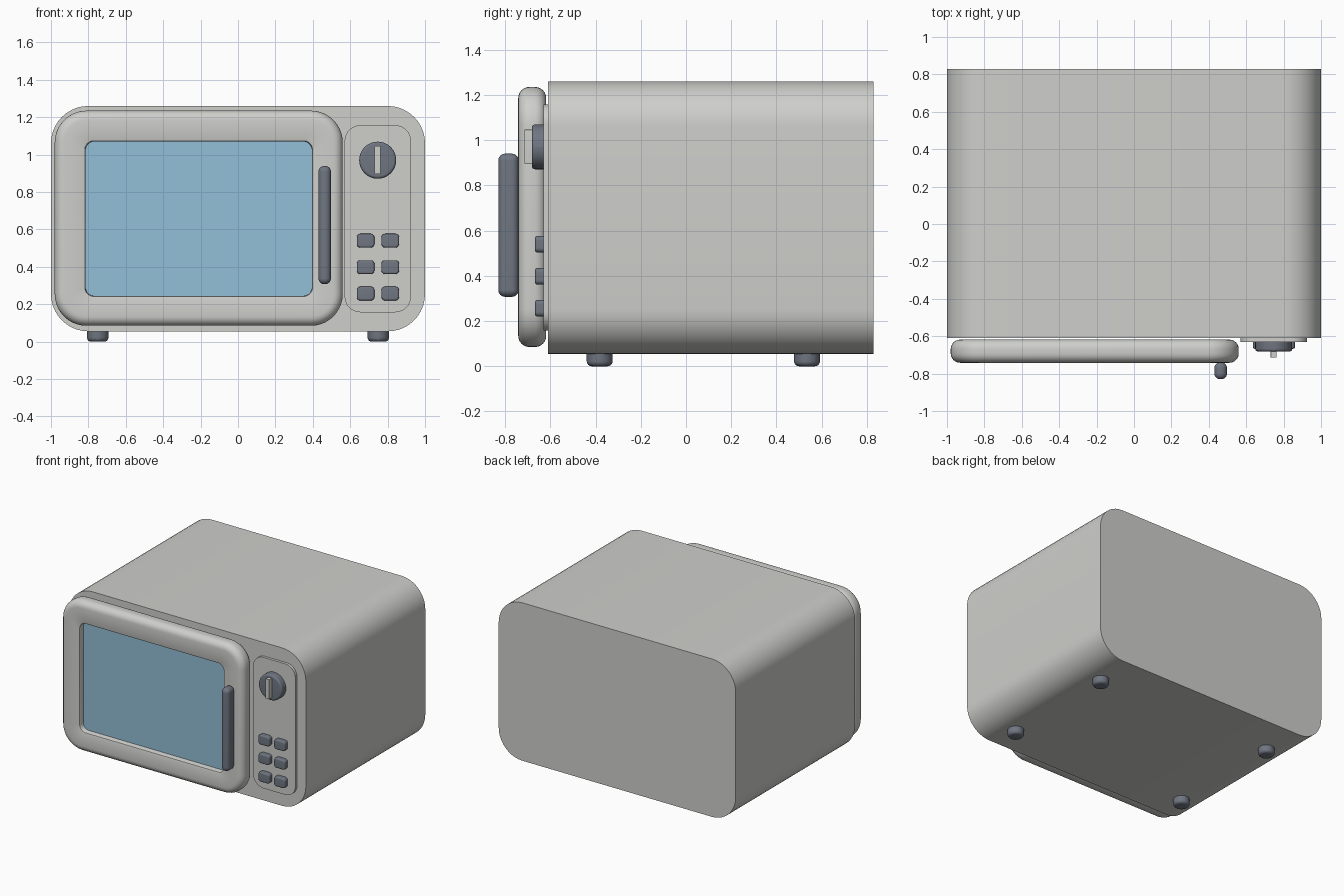
import bpy, bmesh, math

if "Cube" in bpy.data.objects:
    bpy.data.objects.remove(bpy.data.objects["Cube"])


def mat(name, c):
    m = bpy.data.materials.new(name)
    m.diffuse_color = (*c, 1)
    m.use_nodes = True
    m.node_tree.nodes["Principled BSDF"].inputs["Base Color"].default_value = m.diffuse_color
    return m


CASE = mat("warm_light_grey", (0.62, 0.62, 0.60))
DARK = mat("slate_grey", (0.16, 0.18, 0.22))
GLASS = mat("window_blue", (0.29, 0.52, 0.68))


def rounded_rect(x0, x1, z0, z1, r, n=10):
    """Points of a rounded rectangle in the xz plane."""
    pts = []
    corners = [(x1 - r, z1 - r), (x0 + r, z1 - r), (x0 + r, z0 + r), (x1 - r, z0 + r)]
    for k, (cx, cz) in enumerate(corners):
        for i in range(n + 1):
            a = (k + i / n) * math.pi / 2
            pts.append((cx + r * math.cos(a), cz + r * math.sin(a)))
    return pts


def loft(name, material, rings, closed=False, angle=35):
    """Skin a list of (points, y) rings, capped at the ends or joined in a loop."""
    bm = bmesh.new()
    rows = [[bm.verts.new((x, y, z)) for x, z in pts] for pts, y in rings]
    pairs = list(zip(rows, rows[1:]))
    if closed:
        pairs.append((rows[-1], rows[0]))
    else:
        bm.faces.new(rows[0])
        bm.faces.new(rows[-1])
    for a, b in pairs:
        n = len(a)
        for i in range(n):
            j = (i + 1) % n
            bm.faces.new((a[i], a[j], b[j], b[i]))
    bmesh.ops.recalc_face_normals(bm, faces=bm.faces)
    me = bpy.data.meshes.new(name)
    bm.to_mesh(me)
    bm.free()
    me.materials.append(material)
    ob = bpy.data.objects.new(name, me)
    bpy.context.collection.objects.link(ob)
    bpy.ops.object.select_all(action='DESELECT')
    ob.select_set(True)
    bpy.context.view_layer.objects.active = ob
    bpy.ops.object.shade_smooth_by_angle(angle=math.radians(angle))
    return ob


def fillet(rect, r, y0, y1, b, front=True, back=False, n=6):
    """Rings from back y1 to front y0 with edges rounded by b."""
    x0, x1, z0, z1 = rect

    def ring(inset, y):
        return rounded_rect(x0 + inset, x1 - inset, z0 + inset, z1 - inset,
                            max(r - inset, 0.002)), y
    arc = [(b * (1 - math.cos(t)), b * (1 - math.sin(t)))
           for t in [i * math.pi / 2 / n for i in range(n + 1)]]
    rings = [ring(i, y1 - d) for i, d in reversed(arc)] if back else [ring(0, y1)]
    if front:
        rings += [ring(i, y0 + d) for i, d in arc]
    else:
        rings.append(ring(0, y0))
    return rings


def block(name, material, rect, r, y0, y1, b=0.0, back=False):
    return loft(name, material, fillet(rect, r, y0, y1, b, b > 0, back))


# Case
block("case", CASE, (-1, 1, 0.055, 1.26), 0.2, -0.61, 0.83)

# Door frame: rounded outside, small rounding around the window opening
outer = fillet((-0.98, 0.56, 0.085, 1.235), 0.17, -0.742, -0.618, 0.05, True, True)
wx0, wx1, wz0, wz1, wr = -0.815, 0.395, 0.245, 1.07, 0.045
inner = []
for e, y in [(0.012, -0.742), (0.004, -0.739), (0, -0.73), (0, -0.618)]:
    inner.append((rounded_rect(wx0 - e, wx1 + e, wz0 - e, wz1 + e, wr + e), y))
loft("door_frame", CASE, outer + inner, closed=True)

# Window and door handle
block("window_glass", GLASS, (wx0 - 0.01, wx1 + 0.01, wz0 - 0.01, wz1 + 0.01), 0.05, -0.70, -0.625)
block("door_handle", DARK, (0.43, 0.497, 0.307, 0.94), 0.032, -0.83, -0.74, 0.03, True)

# Control panel and buttons
block("control_panel", CASE, (0.57, 0.925, 0.157, 1.157), 0.085, -0.63, -0.60)
for row, z in enumerate((0.54, 0.398, 0.257)):
    for col, x in enumerate((0.682, 0.814)):
        block(f"button_{row}_{col}", DARK, (x - 0.047, x + 0.047, z - 0.037, z + 0.037),
              0.02, -0.667, -0.62, 0.01)

# Dial with pointer
block("dial", DARK, (0.648, 0.846, 0.871, 1.069), 0.099, -0.682, -0.625, 0.015)
block("dial_pointer", CASE, (0.731, 0.763, 0.896, 1.046), 0.004, -0.714, -0.67)

# Feet: lofted as discs, then turned to point down
for x in (-0.75, 0.75):
    for y in (-0.382, 0.535):
        foot = block("foot", DARK, (-0.057, 0.057, -0.057, 0.057), 0.057, 0, 0.08, 0.022)
        foot.rotation_euler.x = math.pi / 2
        foot.location = (x, y, 0)
